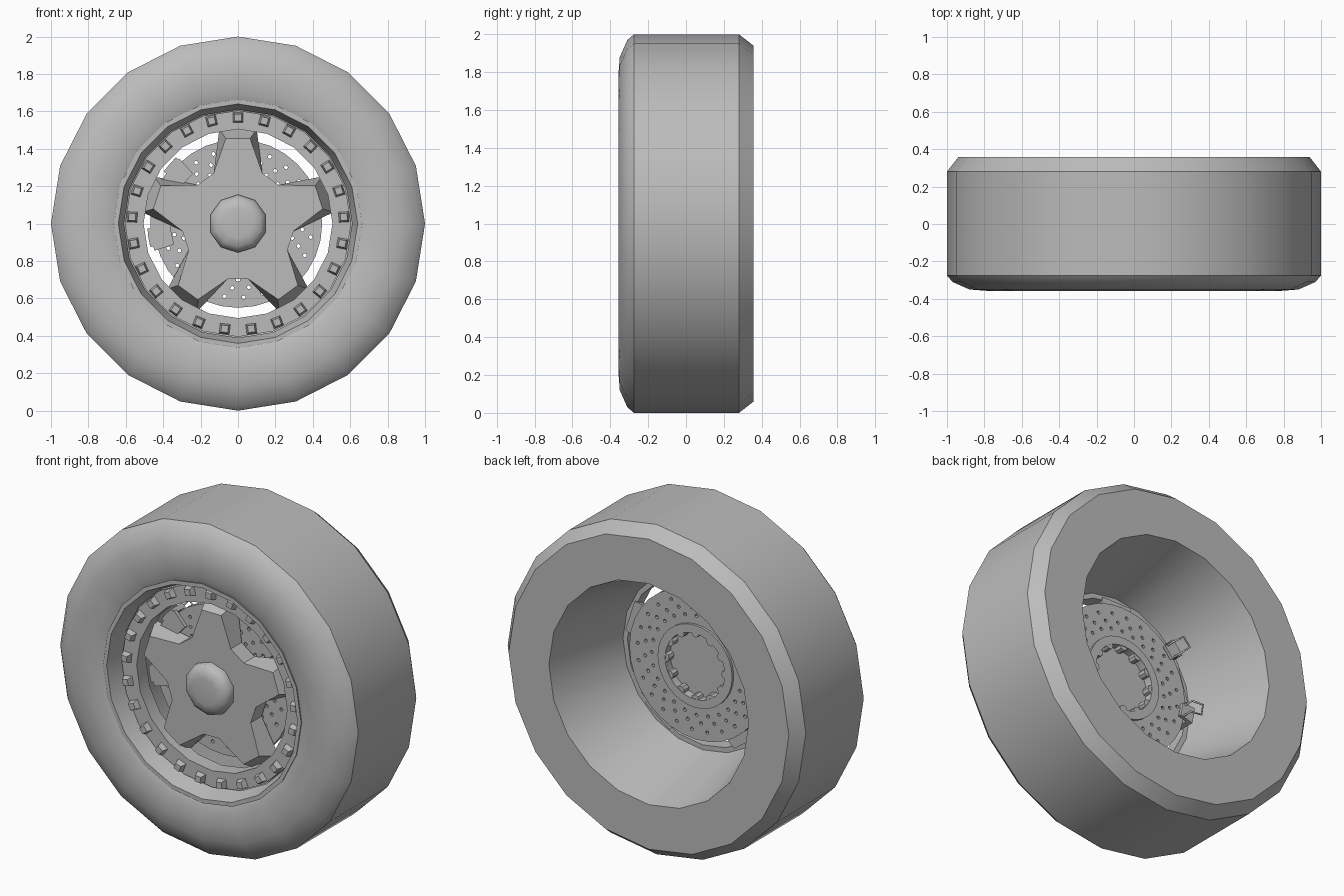
import bpy, bmesh
from math import sin, cos, pi, radians

if "Cube" in bpy.data.objects:
    bpy.data.objects.remove(bpy.data.objects["Cube"])

grey = bpy.data.materials.new("plain_grey")
grey.use_nodes = True
grey.diffuse_color = (0.5, 0.5, 0.5, 1)
grey.node_tree.nodes["Principled BSDF"].inputs["Base Color"].default_value = (0.5, 0.5, 0.5, 1)


def spot(r, a, y):
    """Point at radius r and clockwise angle a (from the top) around the axle."""
    return (r * sin(a), y, 1 + r * cos(a))


def finish(name, bm, smooth=None):
    bmesh.ops.recalc_face_normals(bm, faces=bm.faces)
    mesh = bpy.data.meshes.new(name)
    bm.to_mesh(mesh)
    bm.free()
    mesh.materials.append(grey)
    ob = bpy.data.objects.new(name, mesh)
    bpy.context.collection.objects.link(ob)
    if smooth:
        bpy.ops.object.select_all(action='DESELECT')
        ob.select_set(True)
        bpy.context.view_layer.objects.active = ob
        bpy.ops.object.shade_smooth_by_angle(angle=radians(smooth))
    return ob


def loft(bm, loops, closed=False):
    """Skin a series of equal point loops; cap the ends unless closed."""
    rows = [[bm.verts.new(p) for p in loop] for loop in loops]
    n = len(rows[0])
    pairs = list(zip(rows, rows[1:])) + ([(rows[-1], rows[0])] if closed else [])
    for a, b in pairs:
        for i in range(n):
            j = (i + 1) % n
            bm.faces.new((a[i], a[j], b[j], b[i]))
    if not closed:
        bm.faces.new(rows[0])
        bm.faces.new(rows[-1])


def lathe(name, profile, sides, closed=True, smooth=28, turn=0):
    """Spin a (radius, y) profile around the axle."""
    bm = bmesh.new()
    loft(bm, [[spot(r, turn + 2 * pi * i / sides, y) for i in range(sides)] for r, y in profile], closed)
    return finish(name, bm, smooth)


def peg(bm, r, a, y0, y1, size0, size1, sides, turn=0.0):
    """Small prism along the axle direction, turned to face the centre."""
    cx, _, cz = spot(r, a, 0)
    loops = []
    for y, s in ((y0, size0), (y1, size1)):
        loops.append([(cx + s * sin(a + turn + 2 * pi * i / sides), y,
                       cz + s * cos(a + turn + 2 * pi * i / sides)) for i in range(sides)])
    loft(bm, loops)


def arc_block(bm, r0, r1, a0, a1, y0, y1, steps=6):
    """Curved block following the wheel, between two angles in degrees."""
    loops = []
    for i in range(steps + 1):
        a = radians(a0 + (a1 - a0) * i / steps)
        loops.append([spot(r0, a, y0), spot(r1, a, y0), spot(r1, a, y1), spot(r0, a, y1)])
    loft(bm, loops)


# Tyre with chamfered shoulders and a tapered inner barrel
lathe("tyre", [(0.66, -0.335), (0.70, -0.35), (0.79, -0.357), (0.88, -0.35), (0.97, -0.31),
               (1.0, -0.275), (1.0, 0.28), (0.94, 0.357), (0.67, 0.357), (0.535, -0.16),
               (0.64, -0.22)], 20, smooth=32)

# Rim lip and flat bolt ring
lathe("rim_lip", [(0.665, -0.345), (0.64, -0.345), (0.61, -0.24), (0.64, -0.2)], 20)
lathe("bolt_ring", [(0.505, -0.25), (0.605, -0.25), (0.605, -0.16), (0.505, -0.16)], 20)

# Tapered square bolts around the ring
bm = bmesh.new()
BOLTS = 25
for i in range(BOLTS):
    peg(bm, 0.567, 2 * pi * i / BOLTS, -0.24, -0.285, 0.042, 0.026, 4, pi / 4)
finish("ring_bolts", bm)

# Five armed star spoke: narrow front outline lofted to a wider back outline
def star_outline(tip_r, tip_half, y):
    loop = []
    for k in range(5):
        a = 2 * pi * k / 5
        for u, v in ((-0.13, 0.27), (-tip_half, tip_r), (tip_half, tip_r), (0.13, 0.27)):
            loop.append((u * cos(a) + v * sin(a), y, 1 - u * sin(a) + v * cos(a)))
    return loop

bm = bmesh.new()
loft(bm, [star_outline(0.455, 0.065, -0.255), star_outline(0.505, 0.1, -0.15)])
finish("star_spokes", bm)

# Domed hub cap
lathe("hub_cap", [(0.155, -0.25), (0.155, -0.285), (0.125, -0.315), (0.08, -0.322)],
      10, closed=False, smooth=50)

# Drilled brake disc
disc = lathe("brake_disc", [(0.2, -0.14), (0.45, -0.14), (0.45, -0.1), (0.2, -0.1)], 32)
bm = bmesh.new()
for i in range(24):
    for row, r in enumerate((0.3, 0.345, 0.395)):
        peg(bm, r, 2 * pi * (i + row * 0.35) / 24, -0.17, -0.07, 0.011, 0.011, 6)
drill = finish("drill_cutter", bm)
drill.hide_render = True
cut = disc.modifiers.new("holes", 'BOOLEAN')
cut.operation = 'DIFFERENCE'
cut.object = drill
bpy.context.view_layer.objects.active = disc
bpy.ops.object.modifier_apply(modifier=cut.name)
bpy.data.objects.remove(drill)

# Disc bell: raised collar, floor plate and notched inner wall
lathe("disc_collar", [(0.2, -0.14), (0.25, -0.14), (0.25, -0.085), (0.2, -0.085)], 32)
lathe("disc_floor", [(0.22, -0.155), (0.22, -0.135)], 32, closed=False)
bm = bmesh.new()
for i in range(12):
    peg(bm, 0.2, 2 * pi * i / 12, -0.14, -0.088, 0.026, 0.026, 8)
finish("disc_notches", bm)

# Brake caliper on the right side: front body, rim bridge and two rear lugs
bm = bmesh.new()
arc_block(bm, 0.36, 0.47, 252, 318, -0.165, -0.142)
for a in (255, 305):
    arc_block(bm, 0.455, 0.485, a, a + 12, -0.165, -0.06, 2)
    arc_block(bm, 0.4, 0.485, a, a + 12, -0.08, -0.06, 2)
finish("brake_caliper", bm)

# Wire clips standing off the caliper
for n, a in enumerate((261, 311)):
    curve = bpy.data.curves.new("caliper_clip", 'CURVE')
    curve.dimensions = '3D'
    curve.bevel_depth = 0.006
    curve.bevel_resolution = 1
    wire = curve.splines.new('POLY')
    path = [(0.42, -5, -0.065), (0.42, -5, 0.0), (0.48, -4, 0.02),
            (0.48, 4, 0.02), (0.42, 5, 0.0), (0.42, 5, -0.065)]
    wire.points.add(len(path) - 1)
    for p, (r, da, y) in zip(wire.points, path):
        p.co = (*spot(r, radians(a + da), y), 1)
    curve.materials.append(grey)
    clip = bpy.data.objects.new(f"caliper_clip_{n + 1}", curve)
    bpy.context.collection.objects.link(clip)
